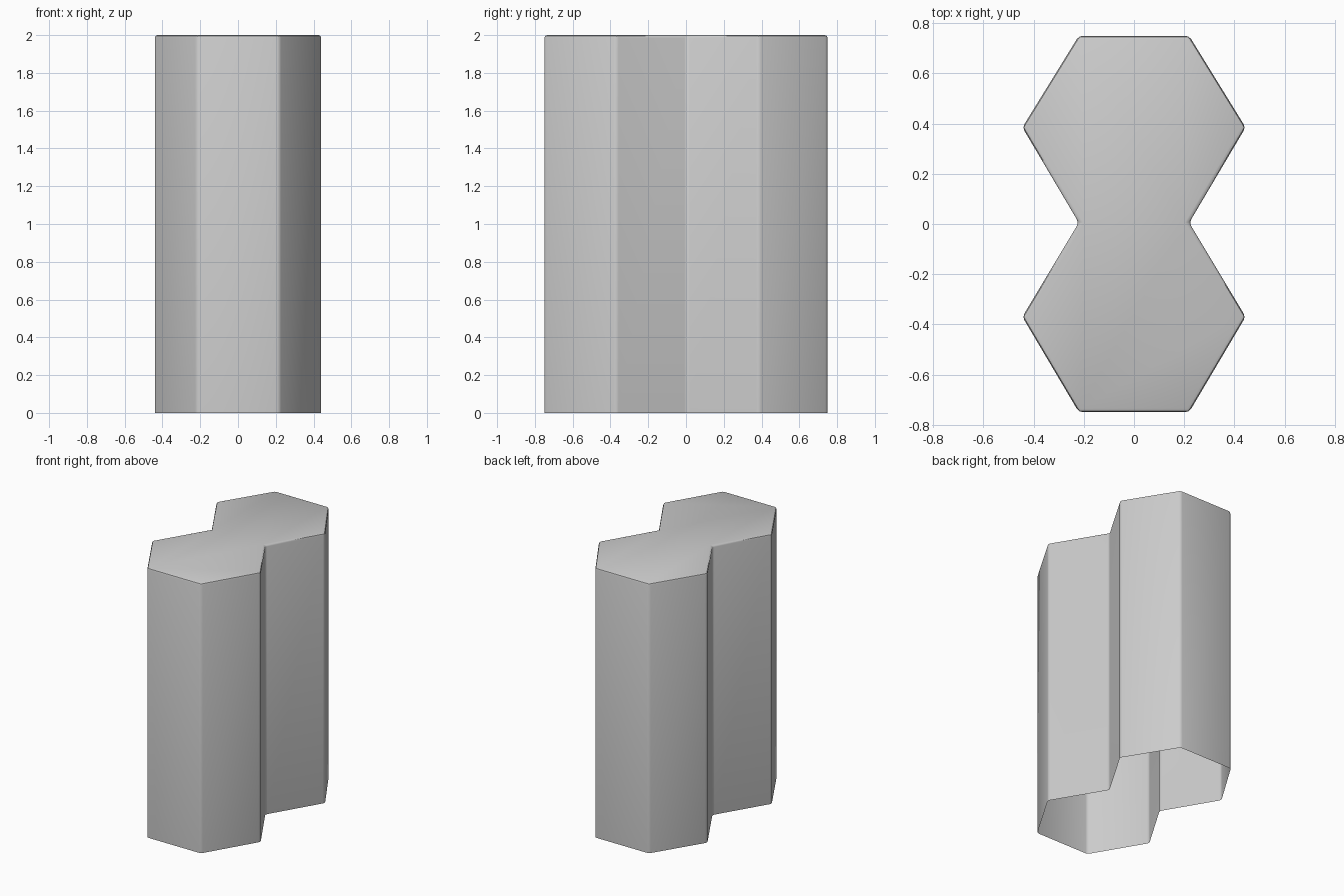
import bpy
import bmesh
import math

cube = bpy.data.objects.get("Cube")
if cube:
    bpy.data.objects.remove(cube, do_unlink=True)

HEIGHT = 2.0

# Plain grey surface
grey = bpy.data.materials.new("plain grey")
grey.use_nodes = True
colour = (0.6, 0.6, 0.6, 1.0)
grey.diffuse_color = colour
grey.node_tree.nodes["Principled BSDF"].inputs["Base Color"].default_value = colour

# Outline of two joined hexagons: right half, mirrored to the left
right_half = [(0.22, -0.75), (0.445, -0.37), (0.22, 0.005), (0.445, 0.385), (0.22, 0.75)]
outline = right_half + [(-x, y) for x, y in reversed(right_half)]

# Hollow column: walls and a cap, open underneath
bm = bmesh.new()
cap = bm.faces.new([bm.verts.new((x, y, HEIGHT)) for x, y in outline])
rim = list(cap.edges)
walls = bmesh.ops.extrude_edge_only(bm, edges=rim)
for v in walls["geom"]:
    if isinstance(v, bmesh.types.BMVert):
        v.co.z = 0

# Narrow rounding on every edge except the open rim
bmesh.ops.bevel(bm, geom=[e for e in bm.edges if not e.is_boundary],
                offset=0.015, offset_type='OFFSET', segments=2,
                profile=0.5, affect='EDGES', clamp_overlap=True)

# Flatten the ends of the bevelled edges onto the ground
for v in bm.verts:
    if v.is_boundary:
        v.co.z = 0
bmesh.ops.recalc_face_normals(bm, faces=bm.faces)
top = max(bm.faces, key=lambda f: f.calc_center_median().z)
if top.normal.z < 0:
    bmesh.ops.reverse_faces(bm, faces=bm.faces)

mesh = bpy.data.meshes.new("double_hex_column")
bm.to_mesh(mesh)
bm.free()
mesh.materials.append(grey)
column = bpy.data.objects.new("double_hex_column", mesh)
bpy.context.collection.objects.link(column)

# Smooth shading across the rounded edges
bpy.context.view_layer.objects.active = column
column.select_set(True)
bpy.ops.object.shade_smooth_by_angle(angle=math.radians(40))
